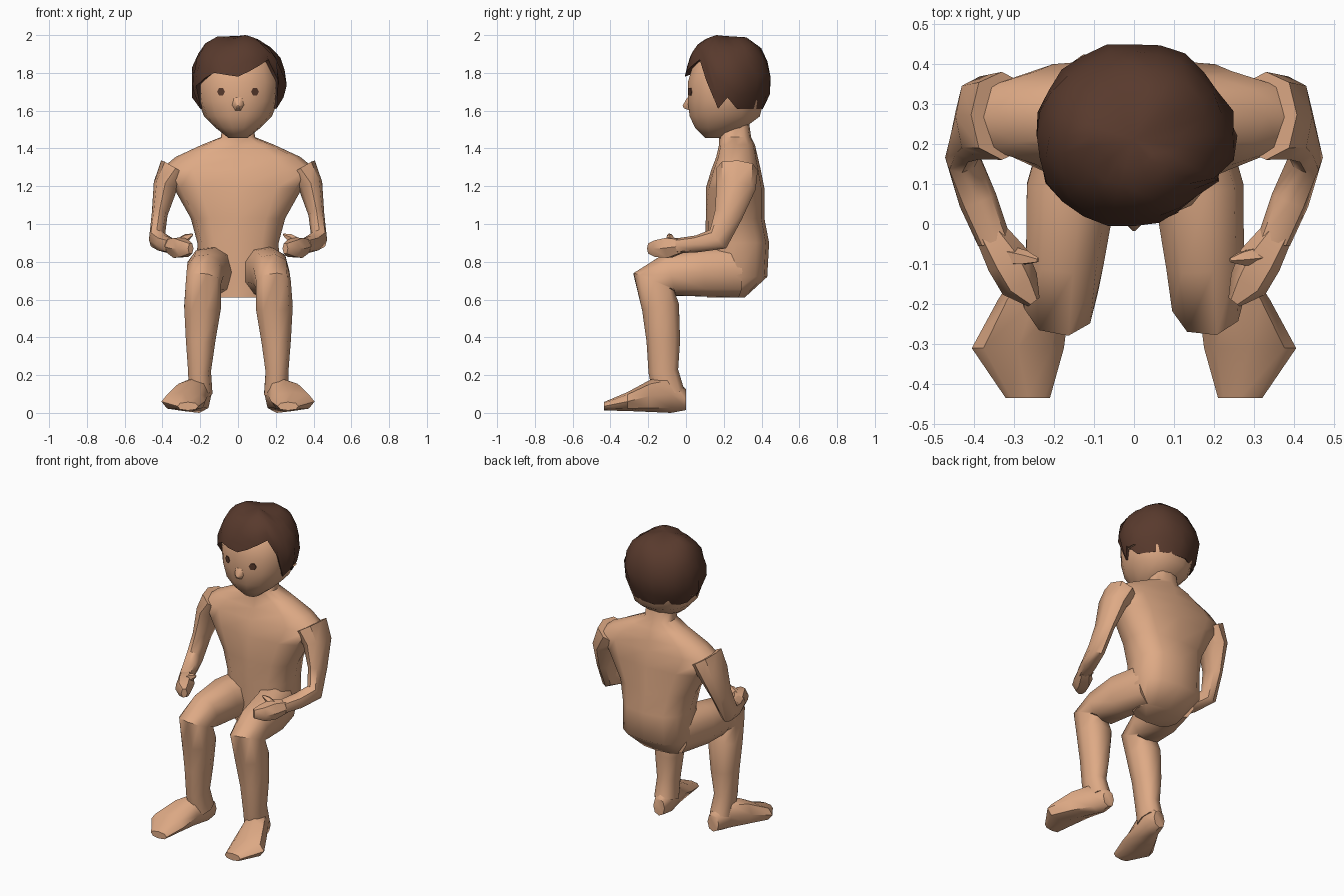
import bpy, math, random
from mathutils import Vector

random.seed(4)
old = bpy.data.objects.get("Cube")
if old:
    bpy.data.objects.remove(old, do_unlink=True)


def material(name, rgb):
    m = bpy.data.materials.new(name)
    m.use_nodes = True
    m.diffuse_color = (*rgb, 1)
    bsdf = m.node_tree.nodes["Principled BSDF"]
    bsdf.inputs["Base Color"].default_value = (*rgb, 1)
    bsdf.inputs["Roughness"].default_value = 0.9
    return m


skin = material("skin tan", (0.73, 0.40, 0.235))
brown = material("hair brown", (0.098, 0.042, 0.026))


def make(name, verts, faces, mat, angle=50):
    me = bpy.data.meshes.new(name)
    me.from_pydata(verts, [], faces)
    me.materials.append(mat)
    ob = bpy.data.objects.new(name, me)
    bpy.context.collection.objects.link(ob)
    bpy.ops.object.select_all(action="DESELECT")
    ob.select_set(True)
    bpy.context.view_layer.objects.active = ob
    bpy.ops.object.mode_set(mode="EDIT")
    bpy.ops.mesh.select_all(action="SELECT")
    bpy.ops.mesh.normals_make_consistent(inside=False)
    bpy.ops.object.mode_set(mode="OBJECT")
    bpy.ops.object.shade_smooth_by_angle(angle=math.radians(angle))
    return ob


def bridge(rows, n):
    """Quads between consecutive rings, with a cap at each end."""
    faces = [(r * n + i, r * n + (i + 1) % n, (r + 1) * n + (i + 1) % n, (r + 1) * n + i)
             for r in range(rows - 1) for i in range(n)]
    return faces + [tuple(range(n)), tuple(range((rows - 1) * n, rows * n))]


def tube(name, sections, mat=skin, n=10, power=0.85, normal=None, side=1):
    """Loft rings (x, y, z, half width, half depth) along a path."""
    pts = [Vector((side * s[0], s[1], s[2])) for s in sections]
    verts = []
    for k, s in enumerate(sections):
        t = normal
        if t is None:
            before = pts[k] - pts[k - 1] if k else Vector()
            after = pts[k + 1] - pts[k] if k + 1 < len(pts) else Vector()
            t = (before.normalized() + after.normalized()).normalized()
        u = Vector((1, 0, 0))
        u = (u - t * u.dot(t)).normalized()
        v = t.cross(u)
        for i in range(n):
            a = math.tau * i / n
            c, d = (math.copysign(abs(w) ** power, w) for w in (math.cos(a), math.sin(a)))
            verts.append(pts[k] + u * c * s[3] + v * d * s[4])
    return make(name, verts, bridge(len(sections), n), mat)


UP = Vector((0, 0, 1))

# Torso and neck
tube("torso", [
    (0, .21, .61, .15, .10), (0, .27, .72, .22, .16), (0, .27, .90, .215, .17),
    (0, .26, 1.03, .25, .155), (0, .26, 1.19, .34, .155), (0, .265, 1.29, .41, .13),
    (0, .27, 1.355, .33, .11), (0, .27, 1.42, .19, .095), (0, .26, 1.46, .09, .085),
    (0, .25, 1.56, .08, .08)], n=12, power=.75, normal=UP)

# Head
head = tube("head", [
    (0, .15, 1.455, .05, .05), (0, .18, 1.51, .12, .135), (0, .205, 1.57, .18, .19),
    (0, .21, 1.65, .21, .205), (0, .215, 1.75, .22, .21), (0, .23, 1.85, .20, .195),
    (0, .23, 1.93, .13, .12)], n=14, power=.9, normal=UP)
tube("nose", [(0, .05, 1.64, .06, .07), (0, .01, 1.63, .03, .035), (0, -.015, 1.62, .006, .008)],
     n=6)

# Limbs
for label, s in (("left", 1), ("right", -1)):
    tube(label + "_arm", [
        (.33, .27, 1.29, .09, .11), (.385, .265, 1.20, .065, .105), (.415, .225, 1.05, .042, .075),
        (.43, .17, .92, .042, .065), (.39, .06, .895, .048, .045), (.35, -.04, .885, .042, .04)],
        n=8, side=s)
    tube(label + "_hand", [
        (.36, -.02, .885, .04, .04), (.315, -.09, .875, .055, .06), (.285, -.15, .87, .05, .05),
        (.25, -.195, .87, .018, .03)], n=6, side=s)
    tube(label + "_thumb", [(.31, -.08, .90, .03, .025), (.27, -.085, .93, .02, .018),
                            (.24, -.09, .945, .005, .006)], n=5, side=s)
    tube(label + "_leg", [
        (.11, .27, .75, .11, .14), (.16, .08, .745, .115, .13), (.175, -.09, .73, .10, .115),
        (.185, -.17, .69, .095, .12), (.19, -.135, .56, .10, .10), (.20, -.12, .38, .08, .09),
        (.205, -.12, .22, .062, .08), (.20, -.09, .10, .065, .085)], n=9, side=s)
    tube(label + "_foot", [
        (.195, 0, .07, .04, .055), (.205, -.08, .10, .065, .10), (.25, -.19, .09, .09, .085),
        (.29, -.31, .06, .115, .05), (.265, -.435, .035, .055, .022)],
        n=8, normal=Vector((0, -1, 0)), side=s)
    tube(label + "_ear", [(.19, .24, 1.66, .03, .05), (.225, .245, 1.66, .012, .035)],
         n=6, normal=Vector((0, 0, 1)), side=s)

# Eyes, laid on the face
bpy.context.view_layer.update()
for label, s in (("left", 1), ("right", -1)):
    verts = []
    for i in range(6):
        a = math.tau * i / 6
        start = Vector((s * .09 + .021 * math.cos(a), -1, 1.70 + .023 * math.sin(a)))
        hit = head.ray_cast(start, Vector((0, 1, 0)))[1]
        verts += [hit + Vector((0, -.005, 0))]
    back = [v + Vector((0, .004, 0)) for v in verts]
    make(label + "_eye", verts + back, bridge(2, 6), brown)

# Hair: a cap whose lower edge rises over the face, uneven fringe in front
edge = [1.78, 1.81, 1.84, 1.87, 1.76, 1.61, 1.67] + [1.61] * 11
edge += [1.67, 1.61, 1.73, 1.77, 1.80, 1.79]
n, levels = len(edge), 6
verts = []
for lv in range(1, levels + 2):
    for i, z in enumerate(edge):
        a = math.tau * i / n
        end = math.acos(max(-1, min(1, (z - 1.76) / .235)))
        phi = end * min(lv, levels) / levels
        r = math.sin(phi) ** .75 * (1 + random.uniform(-.035, .035))
        zz = 1.76 + .235 * math.cos(phi) + (.01 * math.sin(3 * a) if lv < levels else 0)
        if lv > levels:
            r *= .82
            zz += .015
        verts.append((.25 * r * math.sin(a), .22 - .23 * r * math.cos(a), zz))
faces = bridge(levels + 1, n)[:-2]
verts.append((0, .21, 1.995))
faces += [(i, (i + 1) % n, len(verts) - 1) for i in range(n)]
make("hair", verts, faces, brown, 60)
